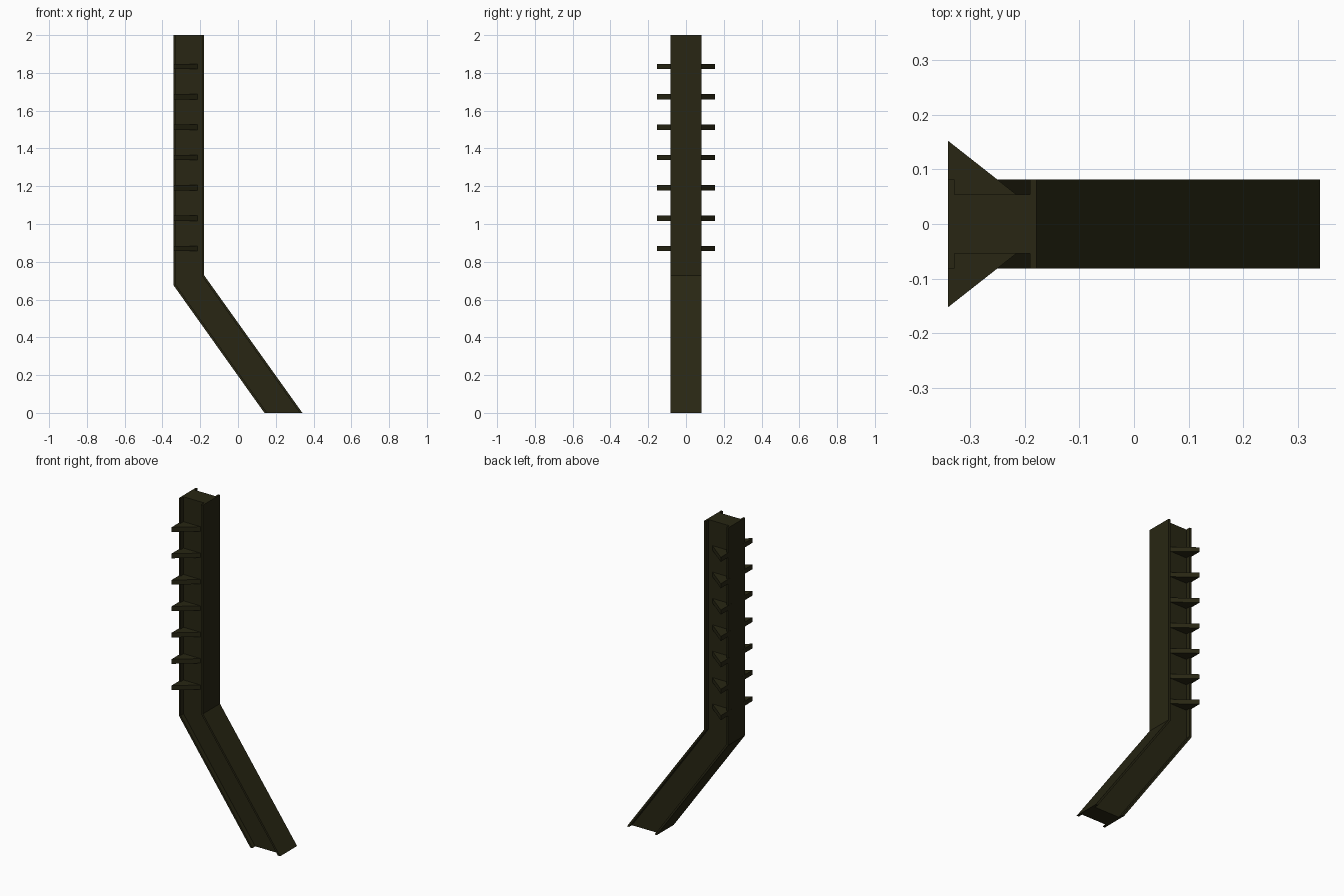
import bpy, bmesh

if "Cube" in bpy.data.objects:
    bpy.data.objects.remove(bpy.data.objects["Cube"])

olive = bpy.data.materials.new("dark olive metal")
olive.diffuse_color = (0.021, 0.0195, 0.0065, 1)
olive.use_nodes = True
olive.node_tree.nodes["Principled BSDF"].inputs["Base Color"].default_value = olive.diffuse_color


def make_object(name, bm):
    bmesh.ops.recalc_face_normals(bm, faces=bm.faces)
    mesh = bpy.data.meshes.new(name)
    bm.to_mesh(mesh)
    bm.free()
    mesh.materials.append(olive)
    obj = bpy.data.objects.new(name, mesh)
    bpy.context.collection.objects.link(obj)
    return obj


# I-beam section: t runs 0..1 across the beam depth, y across its width
FLANGE, WEB, T = 0.082, 0.054, 0.072
half = [(0, FLANGE), (T, FLANGE), (T, WEB), (1 - T, WEB), (1 - T, FLANGE), (1, FLANGE)]
section = half + [(t, -y) for t, y in reversed(half)]

# Stations along the bent beam: outer edge (x, z) and inner edge (x, z)
stations = [((0.14, 0), (0.341, 0)),
            ((-0.341, 0.675), (-0.179, 0.728)),
            ((-0.341, 2), (-0.179, 2))]

bm = bmesh.new()
rings = []
for (x0, z0), (x1, z1) in stations:
    rings.append([bm.verts.new((x0 + (x1 - x0) * t, y, z0 + (z1 - z0) * t))
                  for t, y in section])
n = len(section)
for a, b in zip(rings, rings[1:]):
    for i in range(n):
        j = (i + 1) % n
        bm.faces.new((a[i], a[j], b[j], b[i]))
bm.faces.new(rings[0])
bm.faces.new(rings[-1])
make_object("bent_beam", bm)

# Triangular bracket plates, in pairs up the vertical part
for k in range(7):
    z = 0.87 + k * 0.1607
    for side, label in ((-1, "front"), (1, "back")):
        bm = bmesh.new()
        outline = [(-0.3415, 0.05), (-0.3415, 0.153), (-0.2105, 0.05)]
        face = bm.faces.new([bm.verts.new((x, side * y, z - 0.014)) for x, y in outline])
        top = bmesh.ops.extrude_face_region(bm, geom=[face])["geom"]
        bmesh.ops.translate(bm, vec=(0, 0, 0.028),
                            verts=[v for v in top if isinstance(v, bmesh.types.BMVert)])
        make_object(f"{label}_bracket_{k + 1}", bm)
